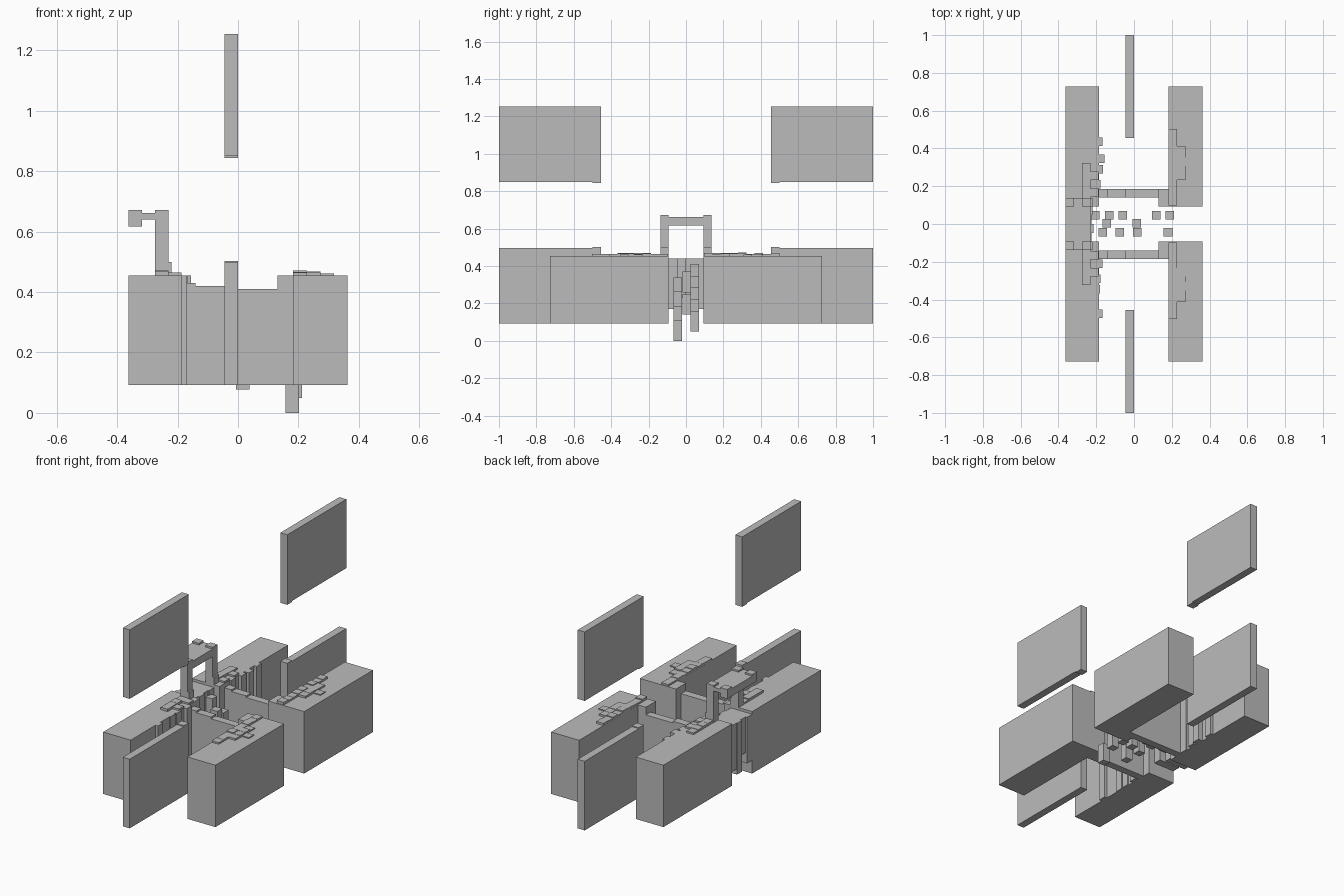
import bpy
import bmesh
import random

random.seed(4)
old = bpy.data.objects.get("Cube")
if old:
    bpy.data.objects.remove(old, do_unlink=True)

grey = bpy.data.materials.new("stone_grey")
grey.use_nodes = True
grey.diffuse_color = (0.5, 0.5, 0.5, 1)
grey.node_tree.nodes["Principled BSDF"].inputs["Base Color"].default_value = (0.5, 0.5, 0.5, 1)

CELL = 0.045          # side of one small block
BASE, DECK = 0.093, 0.455


def boxes(name, spans):
    """One object from boxes given as (x0, x1, y0, y1, z0, z1)."""
    bm = bmesh.new()
    for x0, x1, y0, y1, z0, z1 in spans:
        cube = bmesh.ops.create_cube(bm, size=1)
        for v in cube["verts"]:
            v.co.x = x1 if v.co.x > 0 else x0
            v.co.y = y1 if v.co.y > 0 else y0
            v.co.z = z1 if v.co.z > 0 else z0
    mesh = bpy.data.meshes.new(name)
    bm.to_mesh(mesh)
    bm.free()
    mesh.materials.append(grey)
    obj = bpy.data.objects.new(name, mesh)
    bpy.context.collection.objects.link(obj)
    return obj


def cell(x, y, z0, z1):
    h = CELL / 2
    return (x - h, x + h, y - h, y + h, z0, z1)


def sided(s, span):
    """Mirror a box across y when s is negative."""
    x0, x1, y0, y1, z0, z1 = span
    return span if s > 0 else (x0, x1, -y1, -y0, z0, z1)


for s, end in ((-1, "front"), (1, "back")):
    # Big corner blocks
    boxes(end + "_right_block", [sided(s, (-0.363, -0.185, 0.093, 0.727, BASE, DECK))])
    boxes(end + "_left_block", [sided(s, (0.182, 0.363, 0.093, 0.727, BASE, DECK)),
                                sided(s, (0.13, 0.182, 0.093, 0.185, BASE, DECK))])

    # Thin end panels, lower and raised, each with a small lip
    boxes(end + "_lower_panel", [sided(s, (-CELL, 0, 0.455, 1, BASE, 0.497)),
                                 sided(s, (-CELL, 0, 0.455, 0.5, 0.497, 0.502))])
    boxes(end + "_upper_panel", [sided(s, (-CELL, 0, 0.455, 1, 0.85, 1.253)),
                                 sided(s, (-CELL, 0, 0.455, 0.5, 0.844, 0.85))])

    # Cross wall stepping down toward the left
    boxes(end + "_cross_wall", [sided(s, (x0, x1, 0.14, 0.185, BASE, top))
                                for x0, x1, top in ((-0.185, -0.14, 0.43),
                                                    (-0.14, -CELL, 0.42),
                                                    (-CELL, 0.13, 0.41))])

    # Shallow columns on the inner face of the right block
    steps = ((0.21, -0.178), (0.29, -0.165), (0.345, -0.155), (0.435, -0.168))
    if s < 0:
        steps = ((0.21, -0.168), (0.29, -0.178), (0.345, -0.18), (0.475, -0.168))
    boxes(end + "_inner_columns", [sided(s, (-0.19, x, y - CELL / 2, y + CELL / 2, BASE, DECK))
                                   for y, x in steps])

    # Scattered thin paving on the deck tops
    paving = []
    for i in range(9):
        y = 0.12 + i * CELL
        paving.append(cell(0.205, y, DECK, DECK + random.uniform(0.008, 0.018)))
        if 2 < i < 7:
            paving.append(cell(0.25, y, DECK, DECK + random.uniform(0.006, 0.014)))
    paving.append(cell(0.295, 0.33, DECK, DECK + 0.006))
    for i in range(5):
        paving.append(cell(-0.252, 0.12 + i * CELL, DECK, DECK + random.uniform(0.008, 0.016)))
        if i % 2:
            paving.append(cell(-0.21, 0.12 + i * CELL, DECK, DECK + 0.01))
    boxes(end + "_paving", [sided(s, p) for p in paving])

    # Gate posts
    boxes(end + "_gate_post", [sided(s, (-0.275, -0.23, 0.093, 0.137, DECK, 0.672)),
                               sided(s, (-0.23, -0.22, 0.093, 0.137, DECK, 0.5)),
                               sided(s, (-0.363, -0.318, 0.093, 0.137, 0.617, 0.672))])

# Gate roof and its outer beam
boxes("gate_roof", [(-0.34, -0.23, -0.137, 0.137, 0.64, 0.662),
                    (-0.363, -0.318, -0.137, 0.137, 0.617, 0.662),
                    (-0.275, -0.23, -0.137, 0.137, 0.617, 0.662)])

# Ragged sill closing the gap beneath the gate
boxes("gate_sill", [(-0.363 + dx, -0.225 + dx, -0.093 + i * 0.0465, -0.0465 + i * 0.0465, low, 0.44)
                    for i, (dx, low) in enumerate(((0, 0.17), (0.01, 0.23), (0, 0.14), (0.005, 0.17)))])

# Stepping stones descending through the courtyard
rows = {0.046: (-0.205, -0.132, -0.06, 0.117, 0.19),
        0.003: (-0.143, 0.015),
        -0.044: (-0.165, -0.075, 0.016, 0.18)}
for y, xs in rows.items():
    first, last = (0.3, 0.05) if y > 0.02 else (0.23, 0)
    if abs(y) < 0.02:
        first, last = 0.26, 0.14
    stones = []
    for i, x in enumerate(xs):
        low = first + (last - first) * i / (len(xs) - 1)
        stones.append(cell(x, y, low, low + 0.11))
    boxes("stepping_stones", stones)
